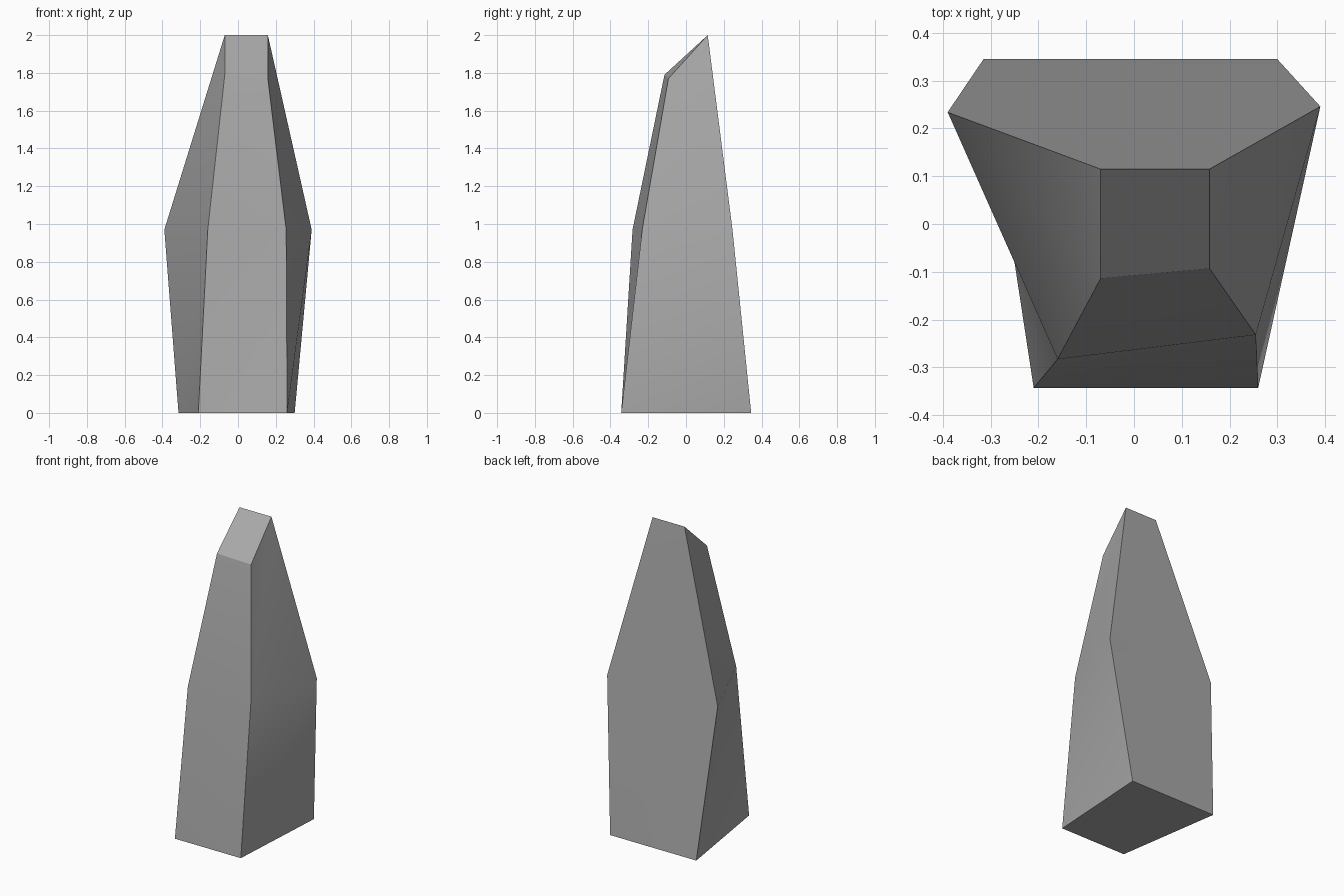
import bpy, bmesh, math

if "Cube" in bpy.data.objects:
    bpy.data.objects.remove(bpy.data.objects["Cube"])

# Single grey stone colour
stone = bpy.data.materials.new("stone_grey")
stone.diffuse_color = (0.4, 0.4, 0.4, 1)
stone.use_nodes = True
stone.node_tree.nodes["Principled BSDF"].inputs["Base Color"].default_value = stone.diffuse_color

# Cross-sections from the ground up: front left, front right, back right, back left
rings = [
    [(-0.21, -0.343, 0), (0.26, -0.343, 0), (0.30, 0.345, 0), (-0.315, 0.345, 0)],
    [(-0.16, -0.283, 0.97), (0.255, -0.232, 0.97), (0.39, 0.246, 0.97), (-0.39, 0.234, 0.97)],
    [(-0.07, -0.114, 1.79), (0.158, -0.093, 1.77), (0.158, 0.115, 2), (-0.07, 0.115, 2)],
]

bm = bmesh.new()
loops = [[bm.verts.new(p) for p in ring] for ring in rings]

# Sides: each twisted quad is split along the same diagonal
for low, high in zip(loops, loops[1:]):
    for i in range(4):
        j = (i + 1) % 4
        bm.faces.new((low[i], low[j], high[j]))
        bm.faces.new((low[i], high[j], high[i]))

# Base and sloping tip
bm.faces.new(loops[0][::-1])
bm.faces.new(loops[-1])

mesh = bpy.data.meshes.new("standing_stone")
bm.to_mesh(mesh)
bm.free()
mesh.materials.append(stone)
obj = bpy.data.objects.new("standing_stone", mesh)
bpy.context.collection.objects.link(obj)

# Soft shading over shallow folds, crisp main edges
bpy.context.view_layer.objects.active = obj
obj.select_set(True)
bpy.ops.object.shade_smooth_by_angle(angle=math.radians(30))
